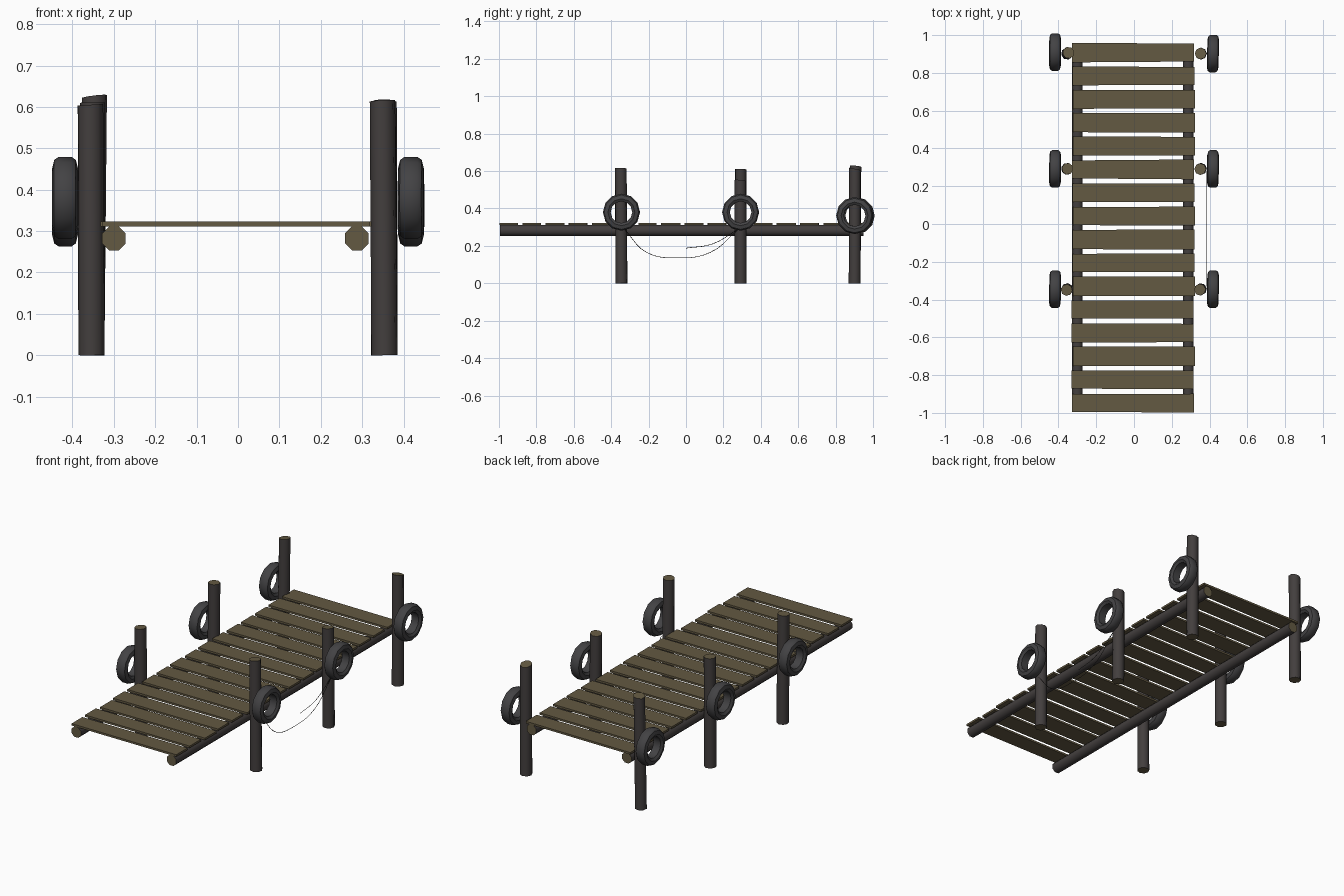
import bpy, bmesh, math, random
from mathutils import Matrix, Vector

random.seed(4)
cube = bpy.data.objects.get("Cube")
if cube:
    bpy.data.objects.remove(cube)


def make_material(name, rgb):
    mat = bpy.data.materials.new(name)
    mat.use_nodes = True
    mat.diffuse_color = (*rgb, 1)
    bsdf = mat.node_tree.nodes["Principled BSDF"]
    bsdf.inputs["Base Color"].default_value = (*rgb, 1)
    bsdf.inputs["Roughness"].default_value = 0.9
    return mat


BARK = make_material("dark bark", (0.056, 0.049, 0.048))
WOOD = make_material("cut wood", (0.125, 0.1, 0.054))
RUBBER = make_material("tyre rubber", (0.056, 0.055, 0.058))
ROPE = make_material("rope", (0.03, 0.028, 0.026))


def finish(bm, name, mats, smooth=None):
    bmesh.ops.recalc_face_normals(bm, faces=bm.faces)
    mesh = bpy.data.meshes.new(name)
    bm.to_mesh(mesh)
    bm.free()
    for mat in mats:
        mesh.materials.append(mat)
    obj = bpy.data.objects.new(name, mesh)
    bpy.context.collection.objects.link(obj)
    if smooth:
        bpy.ops.object.select_all(action='DESELECT')
        obj.select_set(True)
        bpy.context.view_layer.objects.active = obj
        bpy.ops.object.shade_smooth_by_angle(angle=math.radians(smooth))
    return obj


def log(name, start, end, r_start, r_end, slant=0.0):
    """Eight-sided log with bark sides and bare wood ends."""
    start, end = Vector(start), Vector(end)
    axis = end - start
    bm = bmesh.new()
    bmesh.ops.create_cone(bm, cap_ends=True, segments=8, radius1=r_start,
                          radius2=r_end, depth=axis.length)
    for v in bm.verts:
        if v.co.z > 0:
            v.co.z += slant * v.co.x / r_end
    for f in bm.faces:
        f.material_index = 1 if len(f.verts) > 4 else 0
    turn = axis.to_track_quat('Z', 'Y').to_matrix().to_4x4()
    spin = Matrix.Rotation(math.pi / 8, 4, 'Z')
    bm.transform(Matrix.Translation((start + end) / 2) @ turn @ spin)
    return finish(bm, name, [BARK, WOOD], 50)


def tyre(name, centre, tilt):
    """Chamfered cross-section revolved about the x axis."""
    section = [(-0.022, 0.058), (-0.031, 0.072), (-0.026, 0.092), (-0.016, 0.099),
               (0.016, 0.099), (0.026, 0.092), (0.031, 0.072), (0.022, 0.058)]
    sides = 12
    bm = bmesh.new()
    rings = []
    for i in range(sides):
        a = math.tau * i / sides
        rings.append([bm.verts.new((x, r * math.cos(a), r * math.sin(a)))
                      for x, r in section])
    n = len(section)
    for i in range(sides):
        a, b = rings[i], rings[(i + 1) % sides]
        for j in range(n):
            k = (j + 1) % n
            bm.faces.new((a[j], a[k], b[k], b[j]))
    bm.transform(Matrix.Translation(centre) @ Matrix.Rotation(tilt, 4, 'Z'))
    return finish(bm, name, [RUBBER], 40)


# Deck boards, each slightly crooked
for i in range(16):
    y = -0.948 + i * 0.1237
    bm = bmesh.new()
    bmesh.ops.create_cube(bm, size=1)
    shift = random.uniform(-0.006, 0.006)
    if i in (0, 15):
        shift = 0
    widths = {-1: random.uniform(0.094, 0.106), 1: random.uniform(0.094, 0.106)}
    for v in bm.verts:
        side = 1 if v.co.x > 0 else -1
        v.co = (side * 0.323 - 0.005 + shift, y + v.co.y * widths[side],
                0.317 + v.co.z * 0.011)
    finish(bm, f"deck_board_{i + 1}", [WOOD])

# Long beams under the deck
for name, x in (("right_beam", -0.3), ("left_beam", 0.287)):
    log(name, (x, -0.995, 0.282), (x, 0.95, 0.282), 0.031, 0.031)

# Mooring posts with tyre fenders on their outer sides
rows = {"front": -0.345, "middle": 0.292, "back": 0.902}
heights = {"right": (0.605, 0.61, 0.625), "left": (0.615, 0.55, 0.612)}
for side, sx in (("right", -1), ("left", 1)):
    for (row, y), height in zip(rows.items(), heights[side]):
        lean = random.uniform(-0.005, 0.005)
        log(f"{side}_{row}_post", (sx * 0.354, y, 0),
            (sx * 0.352 + lean, y + lean, height), 0.032, 0.031,
            random.uniform(-0.008, 0.008))
        drop = 0.018 if row == "back" else 0
        tyre(f"{side}_{row}_tyre",
             (sx * 0.418, y + (0.008 if sx < 0 and row == "back" else 0), 0.38 - drop),
             random.uniform(-0.03, 0.03))


# Thin slack ropes between the two left posts
def rope(name, points):
    curve = bpy.data.curves.new(name, 'CURVE')
    curve.dimensions = '3D'
    curve.bevel_depth = 0.0015
    curve.bevel_resolution = 0
    curve.resolution_u = 5
    spline = curve.splines.new('BEZIER')
    spline.bezier_points.add(len(points) - 1)
    for p, (y, z) in zip(spline.bezier_points, points):
        p.co = (0.382, y, z)
        p.handle_left_type = p.handle_right_type = 'AUTO'
    obj = bpy.data.objects.new(name, curve)
    bpy.context.collection.objects.link(obj)
    curve.materials.append(ROPE)


rope("slack_rope", [(-0.33, 0.29), (-0.21, 0.165), (-0.05, 0.136), (0.13, 0.165), (0.28, 0.29)])
rope("short_rope", [(0.0, 0.188), (0.14, 0.21), (0.28, 0.29)])
